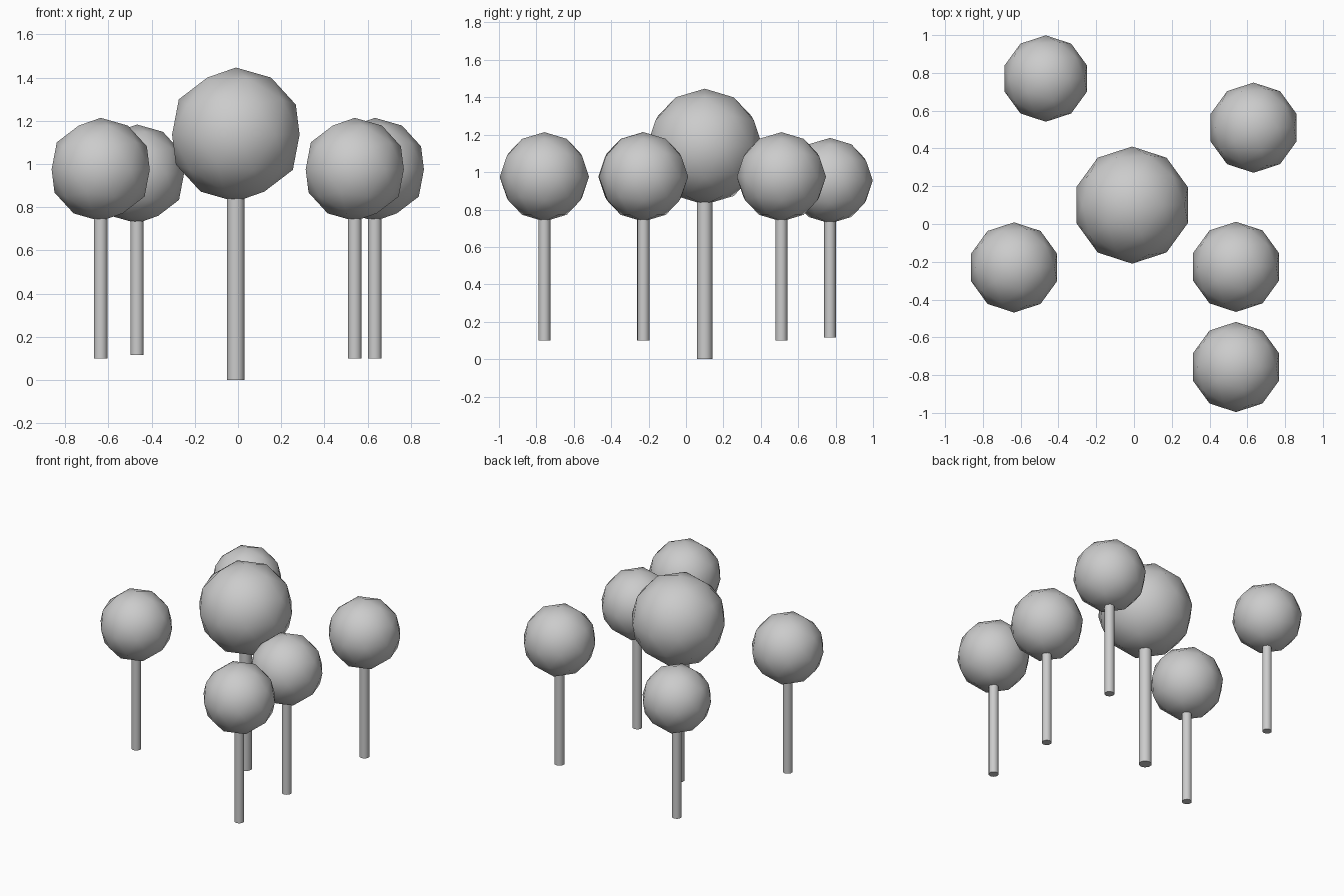
import bpy
import math

if "Cube" in bpy.data.objects:
    bpy.data.objects.remove(bpy.data.objects["Cube"])


def smooth():
    bpy.ops.object.shade_smooth_by_angle(angle=math.radians(40))


def tree(name, x, y, z, s):
    # Ten-sided trunk, ending just inside the crown
    height = 0.87 * s
    bpy.ops.mesh.primitive_cylinder_add(vertices=10, radius=0.042 * s, depth=height,
                                        location=(x, y, z + height / 2))
    bpy.context.object.name = name + "_trunk"
    smooth()
    # Low-poly ball crown
    bpy.ops.mesh.primitive_ico_sphere_add(subdivisions=2, radius=0.31 * s,
                                          location=(x, y, z + 1.136 * s))
    bpy.context.object.name = name + "_crown"
    smooth()


# Tall tree in the middle, smaller copies around it: x, y, base height, scale
tree("centre_tree", -0.01, 0.10, 0.0, 1.0)
tree("left_tree", -0.635, -0.23, 0.10, 0.77)
tree("right_tree", 0.54, -0.227, 0.10, 0.77)
tree("front_tree", 0.54, -0.757, 0.10, 0.77)
tree("back_right_tree", 0.633, 0.51, 0.10, 0.77)
tree("back_left_tree", -0.467, 0.77, 0.117, 0.737)
